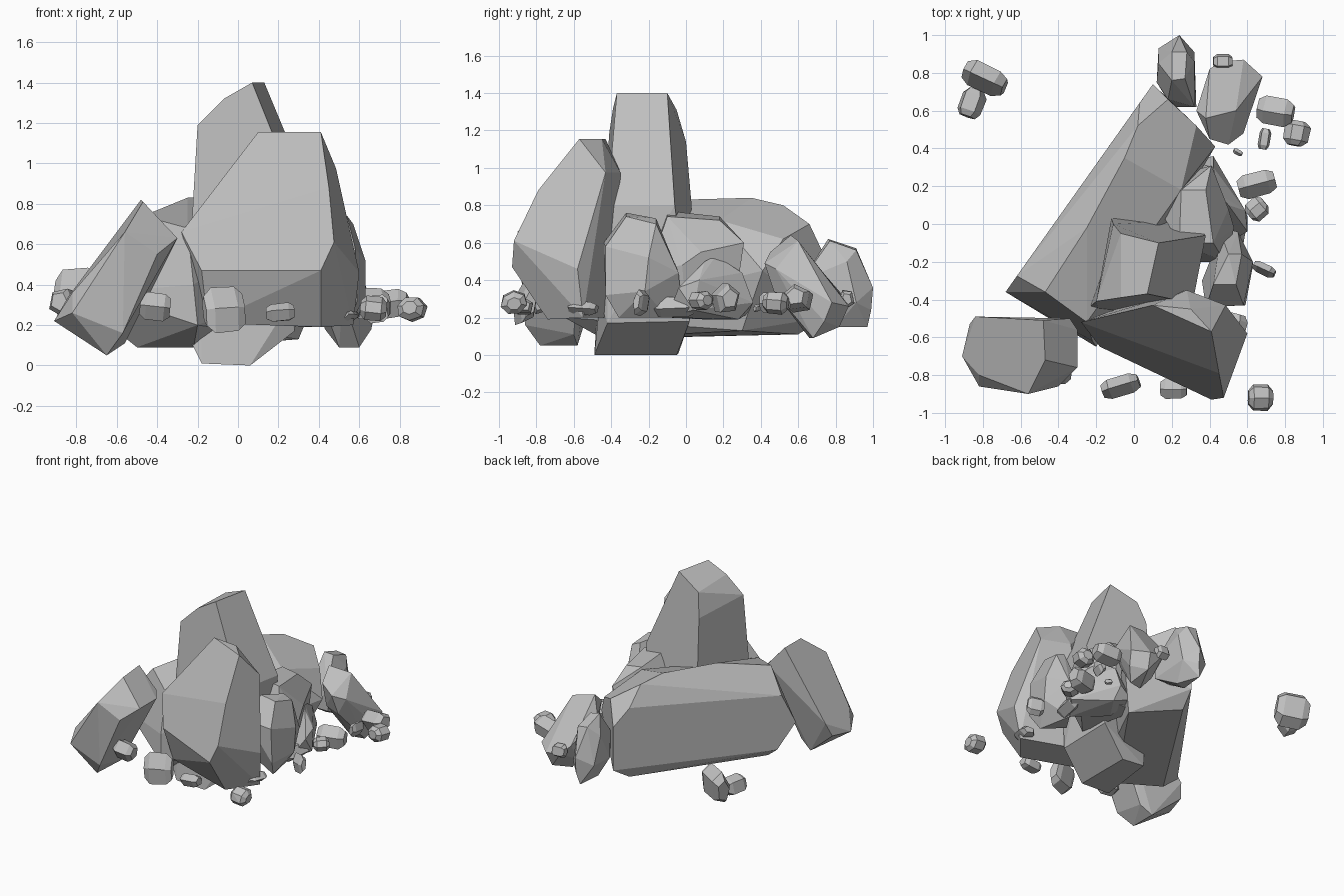
import bpy, bmesh, math, random
from mathutils import Vector, Euler

random.seed(4)
stone = bpy.data.materials.new("grey_stone")
stone.diffuse_color = (0.52, 0.52, 0.52, 1)


def rock(name, points):
    """Flat-faced boulder: convex hull round a few corner points."""
    bm = bmesh.new()
    for p in points:
        bm.verts.new(p)
    res = bmesh.ops.convex_hull(bm, input=bm.verts)
    loose = {v for v in res["geom_interior"] + res["geom_unused"]
             if isinstance(v, bmesh.types.BMVert) and not v.link_faces}
    bmesh.ops.delete(bm, geom=list(loose), context='VERTS')
    bmesh.ops.dissolve_limit(bm, angle_limit=math.radians(9), verts=bm.verts, edges=bm.edges)
    bmesh.ops.recalc_face_normals(bm, faces=bm.faces)
    me = bpy.data.meshes.new(name)
    bm.to_mesh(me)
    bm.free()
    me.materials.append(stone)
    ob = bpy.data.objects.new(name, me)
    bpy.context.collection.objects.link(ob)


def pebble(name, centre, size, turn, sides=5, end=.66):
    """Small stone: a chamfered, slightly uneven prism lying along its x axis."""
    rot = Euler((random.uniform(-.3, .3), random.uniform(-.15, .15), math.radians(turn)))
    pts = []
    for x, r in ((-.5, end), (-.3, 1), (.3, 1), (.5, end)):
        for i in range(sides):
            a = math.tau * (i + .5) / sides
            k = r * random.uniform(.5, .54)
            p = Vector((x * size[0], math.cos(a) * k * size[1], math.sin(a) * k * size[2]))
            p.rotate(rot)
            pts.append(p + Vector(centre))
    rock(name, pts)


# Large boulder at the front
rock("front_boulder", [
    (.41, -.57, 1.155), (.10, -.43, 1.155), (.30, -.45, 1.155), (.28, -.35, .975),
    (.485, -.43, .975), (.45, -.79, .88), (.475, -.92, .61),
    (.41, -.93, .47), (-.18, -.65, .47), (-.28, -.52, .66), (.60, -.58, .46),
    (.57, -.55, .20), (.41, -.74, .19), (-.15, -.57, .21), (.10, -.38, .20)])

# Tall peak, reaching down to the ground
rock("peak_boulder", [
    (.07, -.37, 1.40), (.13, -.10, 1.40), (-.07, -.39, 1.32), (-.07, -.05, 1.31),
    (-.20, -.41, 1.19), (-.11, .00, 1.14), (.17, -.39, 1.155), (.24, -.08, 1.155),
    (.38, -.06, .80), (.31, -.42, .80), (-.24, -.43, .80), (-.12, .03, .80),
    (-.26, -.46, .17), (.25, -.46, .30), (-.1, -.485, .33), (.28, -.42, .17),
    (.28, .02, .18), (-.18, -.49, .01), (.06, -.49, 0), (.06, -.05, 0), (-.12, -.04, .01)])

# Long slab along the back
rock("back_slab", [
    (-.68, -.36, .36), (-.62, -.275, .58), (.03, .641, .66), (.10, .74, .53),
    (.10, .74, .20), (-.60, -.247, .17), (-.50, -.28, .09), (.06, .60, .11),
    (.30, .30, .13), (-.25, .03, .09), (.43, .41, .45), (.33, .52, .62), (.18, .66, .70),
    (.25, .18, .72), (-.05, .35, .84), (-.25, -.02, .83), (-.47, -.36, .74),
    (-.25, -.52, .68), (-.22, -.62, .40), (-.20, -.65, .20), (-.22, -.45, .09),
    (.02, .52, .80)])

# Slab leaning on the left
rock("left_leaning_rock", [
    (-.91, -.70, .22), (-.87, -.53, .24), (-.82, -.86, .26), (-.65, -.58, .05),
    (-.65, -.78, .05), (-.56, -.60, .11), (-.57, -.86, .16), (-.84, -.49, .34),
    (-.48, -.51, .82), (-.47, -.72, .81), (-.34, -.50, .66), (-.30, -.56, .63),
    (-.30, -.76, .63), (-.40, -.86, .55), (-.56, -.90, .66), (-.82, -.80, .36)])

# Upright rock at the far back
rock("back_rock", [
    (.20, .76, .62), (.27, .77, .61), (.18, .66, .46), (.32, .62, .40), (.20, .91, .57),
    (.28, .91, .56), (.13, .85, .50), (.32, .86, .50), (.24, 1.0, .36), (.13, .93, .30),
    (.32, .91, .28), (.24, .99, .24), (.22, .97, .15), (.12, .75, .30), (.33, .62, .25),
    (.33, .78, .28), (.20, .78, .15), (.28, .80, .15), (.20, .62, .25)])

# Slab leaning at the back right
rock("back_right_leaning_rock", [
    (.38, .56, .64), (.54, .60, .61), (.40, .45, .55), (.50, .42, .49),
    (.58, .48, .46), (.33, .60, .50), (.40, .82, .34), (.46, .86, .28), (.58, .87, .26),
    (.68, .78, .28), (.60, .68, .09), (.50, .66, .09), (.43, .70, .18),
    (.56, .82, .15), (.66, .74, .18), (.52, .47, .34), (.40, .50, .36)])

# Rocks filling the right side
rock("right_rock", [
    (.42, -.32, .76), (.54, -.32, .74), (.50, -.16, .73), (.57, -.16, .70),
    (.46, -.05, .45), (.55, -.04, .44), (.63, -.20, .52), (.63, -.22, .34),
    (.58, -.43, .58), (.38, -.44, .60), (.59, -.43, .32), (.36, -.30, .25),
    (.50, -.10, .20), (.55, -.36, .20), (.50, -.03, .34)])
rock("right_filler_rock", [
    (.24, -.10, .77), (.42, -.10, .74), (.25, .18, .74), (.38, .18, .72),
    (.41, .31, .60), (.41, .28, .48), (.50, .08, .55), (.53, -.02, .48),
    (.48, -.20, .45), (.30, -.20, .20), (.48, .00, .20), (.40, .25, .20),
    (.20, .25, .20), (.15, .05, .60)])
rock("low_right_rock", [
    (.45, .16, .53), (.50, .10, .50), (.42, .30, .44), (.42, .36, .28),
    (.59, .07, .40), (.60, -.04, .36), (.60, .04, .24), (.50, -.10, .20),
    (.42, .28, .19), (.30, .10, .19), (.30, .33, .22)])

# Scattered stones: centre, size, turn in degrees
stones = [
    ((-.79, .77, .35), (.23, .14, .26), -25), ((-.86, .64, .31), (.15, .13, .14), 70),
    ((-.07, -.86, .275), (.20, .10, .23), 17), ((.21, -.87, .26), (.14, .11, .09), 0),
    ((.69, -.24, .28), (.12, .06, .14), -25), ((.65, .21, .30), (.20, .13, .16), 15),
    ((.55, .38, .25), (.05, .03, .04), -30), ((.69, .45, .28), (.11, .06, .11), 80),
    ((.75, .60, .30), (.19, .15, .14), -10), ((.47, .86, .30), (.10, .08, .10), 0),
    ((-.41, -.78, .29), (.15, .13, .14), 0), ((.53, -.55, .25), (.15, .12, .07), 75),
    ((.52, -.06, .26), (.24, .13, .11), 80),
]
for i, (c, s, t) in enumerate(stones):
    pebble(f"stone_{i + 1}", c, s, t)

# Rounder pebbles
for i, (c, r) in enumerate([((.67, -.92, .28), .13), ((.65, .08, .29), .11), ((.86, .48, .28), .13)]):
    pebble(f"round_pebble_{i + 1}", c, (r, r * 1.05, r * .9), 40 * i, 7, .55)
